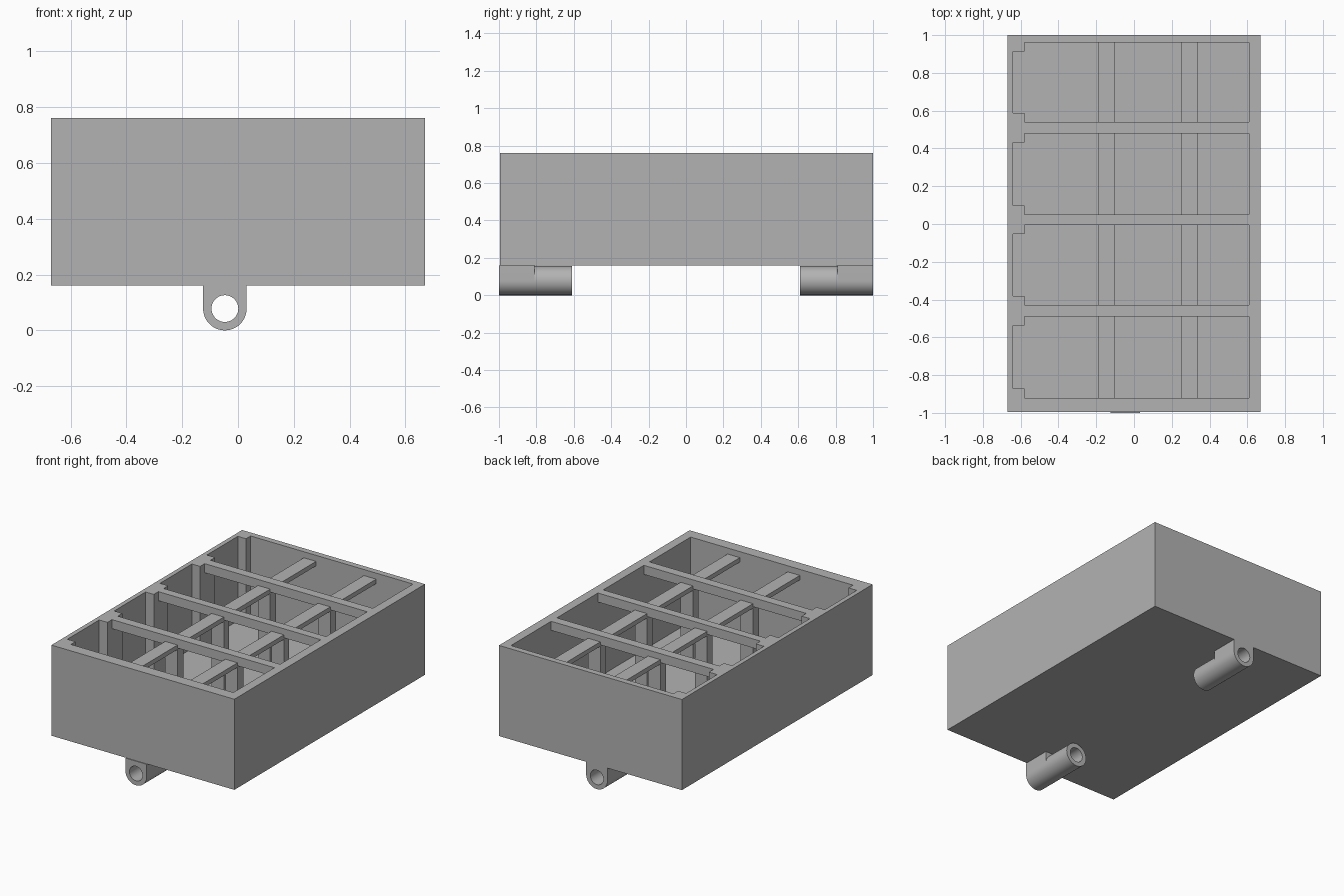
import bpy, bmesh
from math import pi, sin, cos, radians

cube = bpy.data.objects.get("Cube")
if cube:
    bpy.data.objects.remove(cube, do_unlink=True)

grey = bpy.data.materials.new("plain_grey")
grey.use_nodes = True
grey.diffuse_color = (0.45, 0.45, 0.45, 1)
grey.node_tree.nodes["Principled BSDF"].inputs["Base Color"].default_value = (0.45, 0.45, 0.45, 1)


def prism(name, outline, low, high, axis="z"):
    """Extrude an outline along z, or an x-z outline along y."""
    place = (lambda p, h: (p[0], p[1], h)) if axis == "z" else (lambda p, h: (p[0], h, p[1]))
    bm = bmesh.new()
    base = bm.faces.new([bm.verts.new(place(p, low)) for p in outline])
    moved = bmesh.ops.extrude_face_region(bm, geom=[base])["geom"]
    step = (0, 0, high - low) if axis == "z" else (0, high - low, 0)
    bmesh.ops.translate(bm, vec=step, verts=[v for v in moved if isinstance(v, bmesh.types.BMVert)])
    bmesh.ops.recalc_face_normals(bm, faces=bm.faces)
    mesh = bpy.data.meshes.new(name)
    bm.to_mesh(mesh)
    bm.free()
    mesh.materials.append(grey)
    obj = bpy.data.objects.new(name, mesh)
    bpy.context.collection.objects.link(obj)
    return obj


def box(name, x0, x1, y0, y1, z0, z1):
    return prism(name, [(x0, y0), (x1, y0), (x1, y1), (x0, y1)], z0, z1)


def cut(target, cutter):
    cutter.hide_render = True
    cutter.hide_viewport = True
    cutter.hide_set(True)
    mod = target.modifiers.new("cut", "BOOLEAN")
    mod.object = cutter
    mod.solver = "EXACT"


def arc(cx, cz, r, start, end, steps):
    return [(cx + r * cos(start + (end - start) * i / steps),
             cz + r * sin(start + (end - start) * i / steps)) for i in range(steps + 1)]


BOTTOM, TOP, FLOOR = 0.16, 0.76, 0.20
LEFT, RIGHT, NOTCH = 0.61, -0.58, -0.64
CELLS = [(-0.92, -0.49), (-0.43, -0.005), (0.05, 0.48), (0.54, 0.96)]
BARS = [(-0.19, -0.10), (0.25, 0.34)]

# Tray body with four compartments, each with a recess in its right wall
body = box("tray_body", -0.67, 0.67, -0.995, 1.0, BOTTOM, TOP)
for y0, y1 in CELLS:
    n0, n1 = y0 + 0.048, y1 - 0.048
    outline = [(LEFT, y0), (LEFT, y1), (RIGHT, y1), (RIGHT, n1),
               (NOTCH, n1), (NOTCH, n0), (RIGHT, n0), (RIGHT, y0)]
    cut(body, prism("compartment_cutter", outline, FLOOR, TOP + 0.1))

# Openings under the divider rails, leaving legs below the cross bars
openings = [(RIGHT, BARS[0][0]), (BARS[0][1], BARS[1][0]), (BARS[1][1], LEFT)]
for (_, y0), (y1, _) in zip(CELLS, CELLS[1:]):
    for x0, x1 in openings:
        cut(body, box("opening_cutter", x0, x1, y0 - 0.01, y1 + 0.01, FLOOR, 0.70))

# Cross bars set just below the rim
for y0, y1 in CELLS:
    for x0, x1 in BARS:
        box("cross_bar", x0, x1, y0, y1, 0.69, 0.72)

# Hinge lugs: a saddle-shaped outer half and a round inner half, bored through
CX, R = -0.047, 0.078
saddle = [(CX + R, BOTTOM)] + arc(CX, R, R, 0, -pi, 24) + [(CX - R, BOTTOM)]
barrel = arc(CX, R, R, 0, 2 * pi, 48)[:-1]
bore = arc(CX, R, 0.048, 0, 2 * pi, 48)[:-1]
for end, side in (("front", -1), ("back", 1)):
    drill = prism(end + "_bore_cutter", bore, side * 0.5, side * 1.1, "y")
    for part, outline, a, b in (("saddle", saddle, 0.81, 1.0), ("barrel", barrel, 0.61, 0.81)):
        lug = prism(end + "_lug_" + part, outline, side * a, side * b, "y")
        bpy.ops.object.select_all(action="DESELECT")
        lug.select_set(True)
        bpy.context.view_layer.objects.active = lug
        cut(lug, drill)
        bpy.ops.object.modifier_apply(modifier="cut")
        bpy.ops.object.shade_smooth_by_angle(angle=radians(30))
